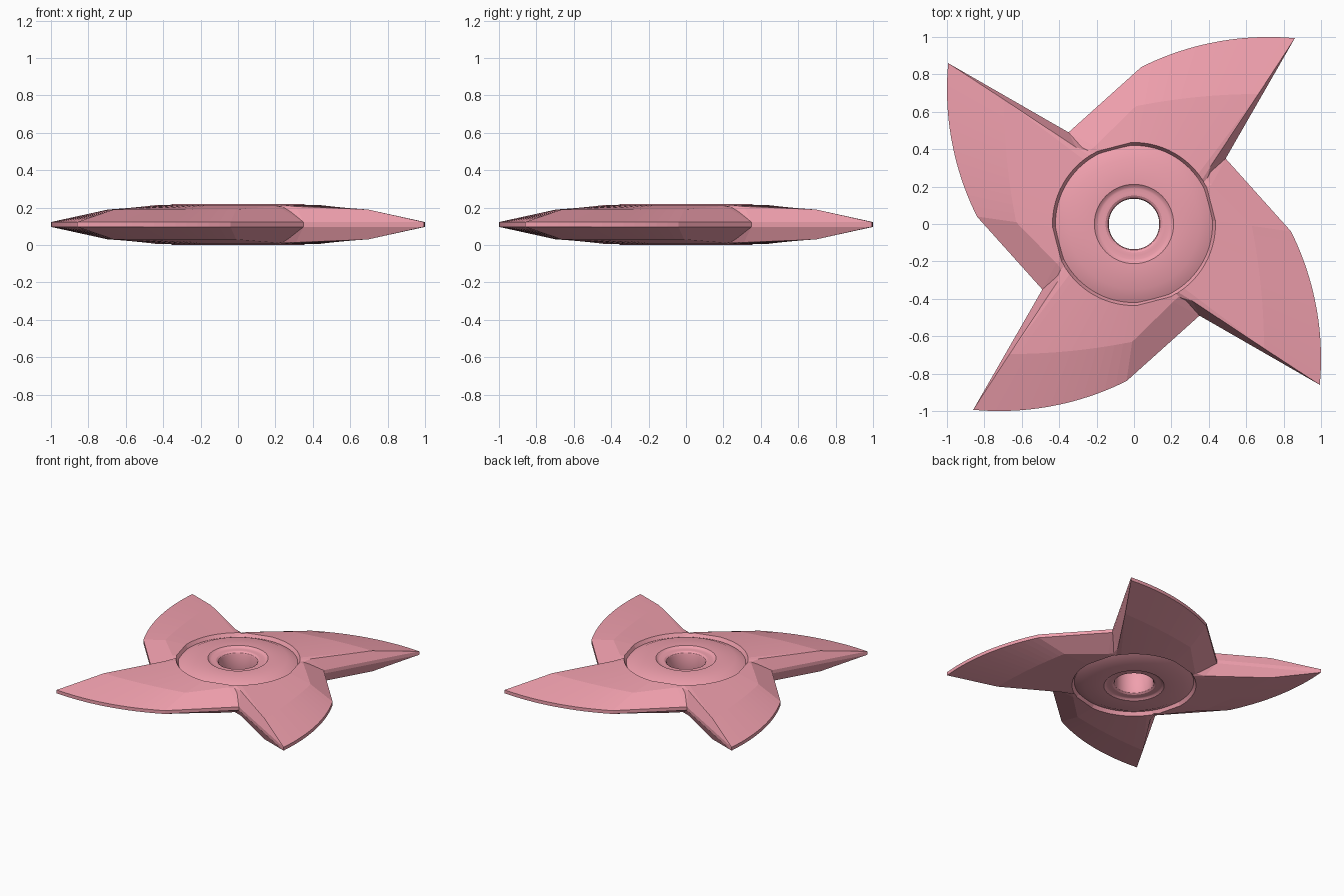
import bpy, bmesh
from math import sin, cos, pi, radians, sqrt

if "Cube" in bpy.data.objects:
    bpy.data.objects.remove(bpy.data.objects["Cube"])

MID = 0.11
mat = bpy.data.materials.new("pink")
mat.diffuse_color = (0.87, 0.35, 0.42, 1)
mat.use_nodes = True
mat.node_tree.nodes["Principled BSDF"].inputs["Base Color"].default_value = mat.diffuse_color


def make_object(name, bm):
    bmesh.ops.recalc_face_normals(bm, faces=bm.faces)
    me = bpy.data.meshes.new(name)
    bm.to_mesh(me)
    bm.free()
    me.materials.append(mat)
    ob = bpy.data.objects.new(name, me)
    bpy.context.collection.objects.link(ob)
    return ob


def skin(bm, loops, close):
    """Bridge successive closed loops of points; optionally cap both ends."""
    rows = [[bm.verts.new(p) for p in loop] for loop in loops]
    n = len(rows[0])
    pairs = list(zip(rows, rows[1:]))
    if close:
        pairs.append((rows[-1], rows[0]))
    for a, b in pairs:
        for i in range(n):
            j = (i + 1) % n
            bm.faces.new((a[i], a[j], b[j], b[i]))
    if not close:
        bm.faces.new(rows[0])
        bm.faces.new(rows[-1])


def mirrored(half):
    """Add the underside of a profile whose height is measured from mid plane."""
    return half + [(*p[:-1], -p[-1]) for p in reversed(half)]


# Hub: lathed ring with bevelled rim and a recessed, rounded collar at the bore
hub_half = [(0.135, 0.075), (0.14, 0.087), (0.152, 0.095), (0.168, 0.097),
            (0.188, 0.096), (0.20, 0.10), (0.212, 0.11), (0.35, 0.11), (0.42, 0.078)]
profile = mirrored(hub_half)
SEG = 96
bm = bmesh.new()
skin(bm, [[(r * cos(2 * pi * k / SEG), r * sin(2 * pi * k / SEG), MID + z)
           for r, z in profile] for k in range(SEG)], True)
hub = make_object("hub", bm)
bpy.context.view_layer.objects.active = hub
hub.select_set(True)
bpy.ops.object.shade_smooth_by_angle(angle=radians(25))

# Blade columns: (outline xy, flat-top xy, flat-top height, root angle in degrees)
columns = [((-0.45, 0.40), (-0.30, 0.33), 0.088, 128),
           ((-0.35, 0.49), (-0.21, 0.415), 0.098, 117)]
N = 14
for i in range(N + 1):
    t = i / N
    x = 0.04 + 0.82 * t                       # swept outer arc
    y = 1.0 - 1.525 + sqrt(1.525 ** 2 - (x - 0.72) ** 2)
    px = 0.01 + 0.655 * t                     # inner ridge of the outer bevel
    py = 0.695 - 0.065 * (1 - t) ** 2
    columns.append(((x, y), (px, py), 0.08, 92 - 54 * t))
columns += [((0.49, 0.35), (0.41, 0.31), 0.096, 33),
            ((0.41, 0.21), (0.385, 0.225), 0.092, 28)]

# Four blades, each turned a quarter
for k in range(4):
    c, s = cos(k * pi / 2), sin(k * pi / 2)
    loops = []
    for o, p, h, ang in columns:
        a = radians(ang)
        ca, sa = cos(a), sin(a)
        section = mirrored([(0.40 * ca, 0.40 * sa, 0.065), (0.42 * ca, 0.42 * sa, 0.076),
                            (0.436 * ca, 0.436 * sa, 0.104 if 30 < ang < 120 else 0.09),
                            (*p, h), (*o, 0.013)])
        loops.append([(x * c - y * s, x * s + y * c, MID + z) for x, y, z in section])
    bm = bmesh.new()
    skin(bm, loops, False)
    make_object(f"blade_{k + 1}", bm)
